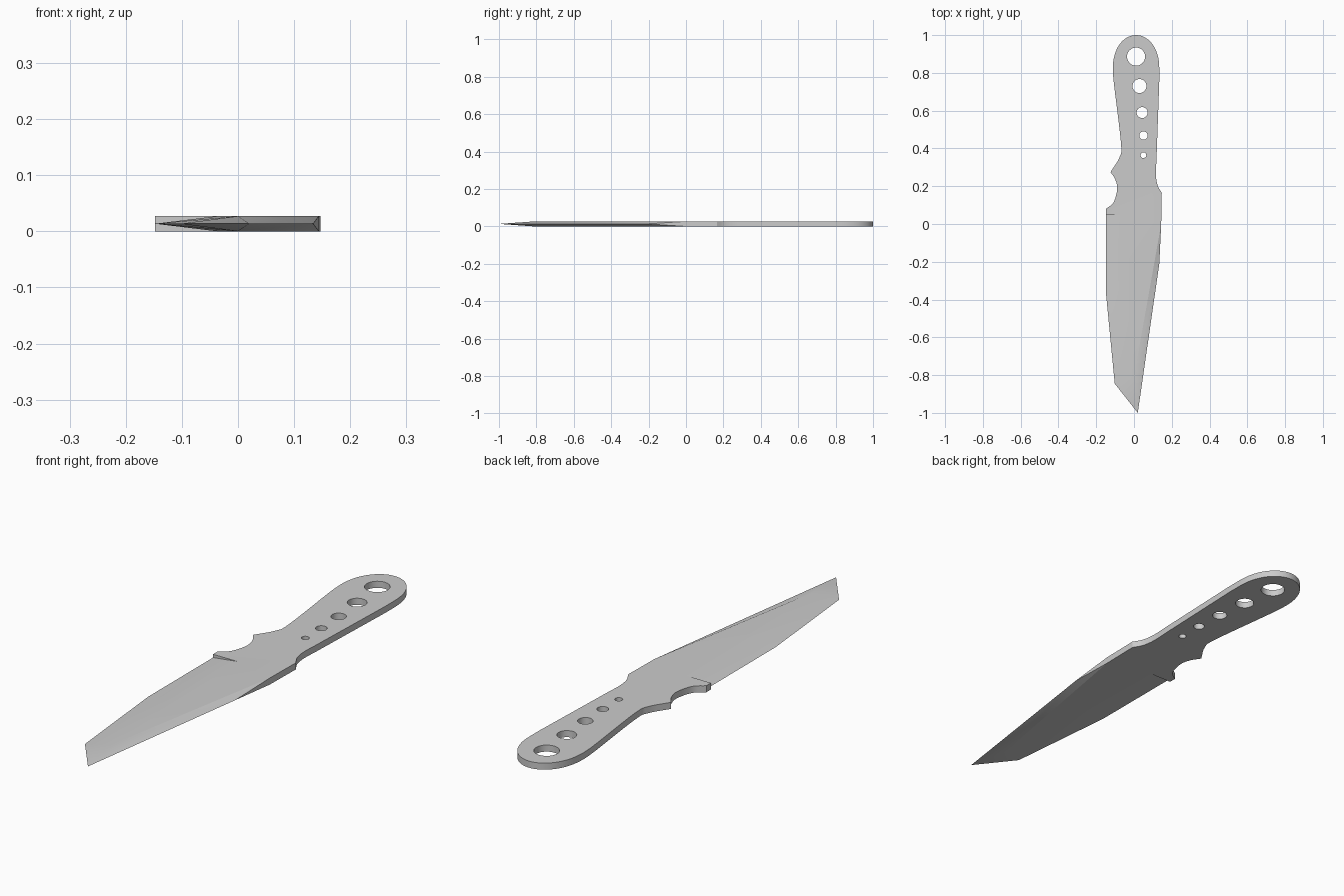
import bpy, bmesh, math
from mathutils import Vector

if "Cube" in bpy.data.objects:
    bpy.data.objects.remove(bpy.data.objects["Cube"])

T, M = 0.027, 0.0135  # full thickness and mid plane


def smooth_path(pts, steps=5):
    """Catmull-Rom curve through 2D points."""
    p = [Vector(q) for q in pts]
    p = [2 * p[0] - p[1]] + p + [2 * p[-1] - p[-2]]
    out = []
    for i in range(1, len(p) - 2):
        a, b, c, d = p[i - 1:i + 3]
        for s in range(steps):
            t = s / steps
            out.append(0.5 * (2 * b + (c - a) * t + (2 * a - 5 * b + 4 * c - d) * t * t
                              + (3 * b - a - 3 * c + d) * t ** 3))
    return out + [p[-2]]


# outline of the full-thickness part: spine side, butt, belly side, finger notch
spine = [(0.144, 0.0)] + smooth_path([(0.147, 0.165), (0.125, 0.205), (0.116, 0.26), (0.119, 0.34)])
butt = [(0.011 + 0.123 * math.cos(a), 0.82 + 0.18 * math.sin(a) ** 0.9)
        for a in [math.pi * i / 32 for i in range(1, 32)]]
belly = smooth_path([(-0.112, 0.82), (-0.106, 0.74), (-0.069, 0.43), (-0.076, 0.355), (-0.124, 0.275)])
notch = smooth_path([(-0.124, 0.275), (-0.099, 0.235), (-0.089, 0.185), (-0.108, 0.115), (-0.148, 0.08)])[1:]
outline = spine + [(0.134, 0.76), (0.134, 0.82)] + butt + belly + notch + [(-0.148, 0.05)]

bm = bmesh.new()


def add_half(z):
    """One side of the knife: flat plate, outer wall and blade bevels down to the mid plane."""
    v = lambda p, h: bm.verts.new((p[0], p[1], h))
    top = [v(p, z) for p in outline]
    mid = [v(p, M) for p in outline]
    plunge, ridge, peak = [v(p, z) for p in ((-0.037, 0.05), (-0.037, -0.34), (0.0, -0.81))]
    heel, edge, corner, tip = mid[-1], v((-0.148, -0.37), M), v((-0.102, -0.845), M), v((0.02, -1.0), M)
    shoulder = v((0.134, -0.21), M)
    bm.faces.new(top + [plunge, ridge, peak])
    for i in range(len(top) - 1):
        bm.faces.new((top[i], top[i + 1], mid[i + 1], mid[i]))
    for f in ((top[-1], heel, plunge), (plunge, heel, edge, ridge), (ridge, edge, peak),
              (edge, corner, peak), (corner, tip, peak), (peak, tip, shoulder),
              (peak, shoulder, top[0]), (top[0], shoulder, mid[0])):
        bm.faces.new(f)


add_half(T)
add_half(0.0)
bmesh.ops.remove_doubles(bm, verts=bm.verts, dist=1e-5)
bmesh.ops.recalc_face_normals(bm, faces=bm.faces)
mesh = bpy.data.meshes.new("knife")
bm.to_mesh(mesh)
bm.free()
knife = bpy.data.objects.new("knife", mesh)
bpy.context.collection.objects.link(knife)

# row of shrinking holes through the handle
cut = bmesh.new()
for x, y, r in ((0.011, 0.886, 0.048), (0.029, 0.73, 0.037), (0.043, 0.59, 0.029),
                (0.05, 0.468, 0.022), (0.05, 0.364, 0.015)):
    ring = bmesh.ops.create_cone(cut, cap_ends=True, segments=32, radius1=r, radius2=r, depth=0.1)
    bmesh.ops.translate(cut, verts=ring["verts"], vec=(x, y, M))
cut_mesh = bpy.data.meshes.new("hole_cutter")
cut.to_mesh(cut_mesh)
cut.free()
cutter = bpy.data.objects.new("hole_cutter", cut_mesh)
bpy.context.collection.objects.link(cutter)
cutter.hide_render = True

mod = knife.modifiers.new("holes", "BOOLEAN")
mod.object, mod.operation, mod.solver = cutter, "DIFFERENCE", "EXACT"
bpy.context.view_layer.objects.active = knife
knife.select_set(True)
bpy.ops.object.modifier_apply(modifier="holes")
bpy.data.objects.remove(cutter)

# soft shading over the shallow grinds, sharp rims
bpy.ops.object.shade_smooth_by_angle(angle=math.radians(25))
weighted = knife.modifiers.new("weighted_normals", "WEIGHTED_NORMAL")
weighted.keep_sharp = True
